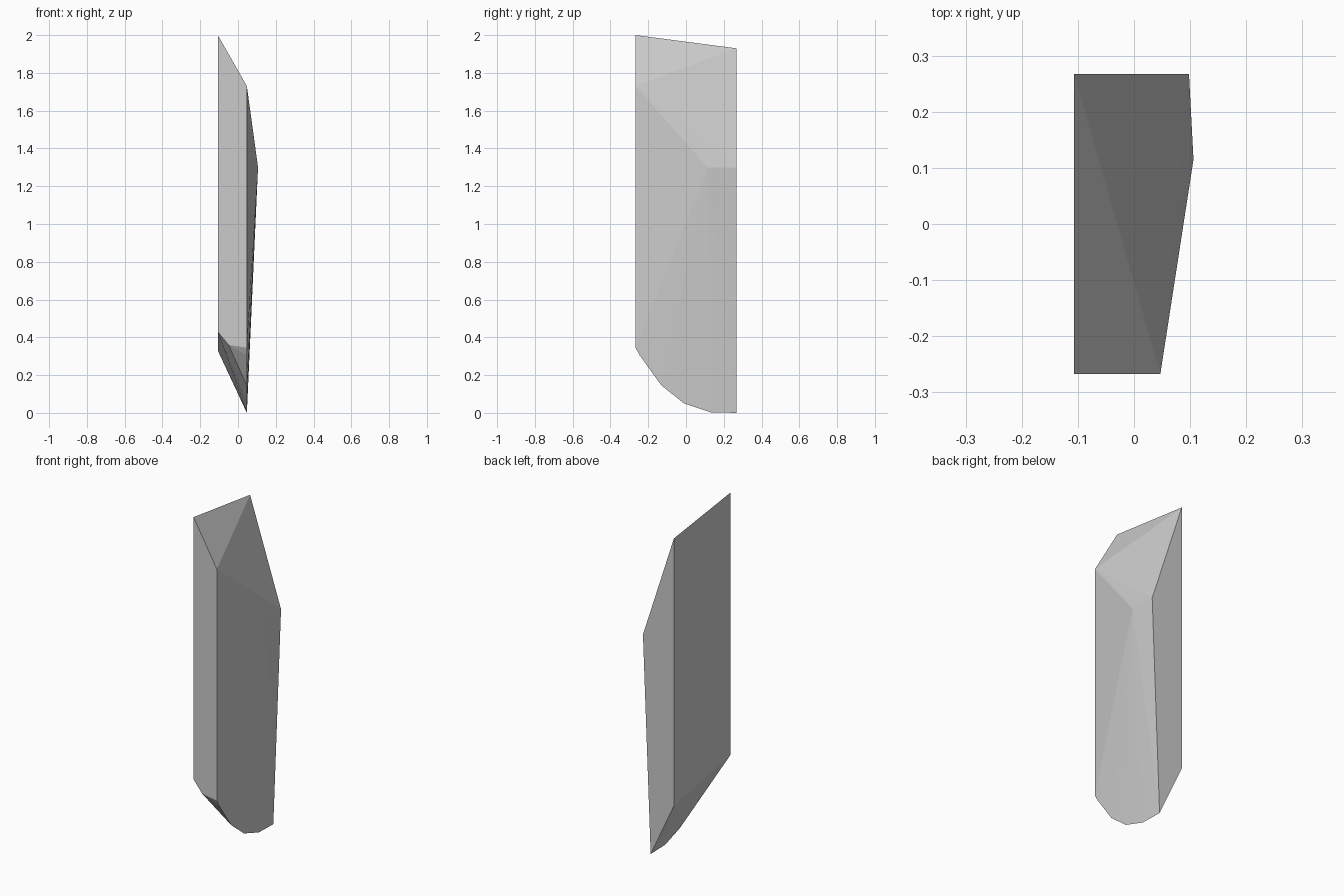
import bpy
import bmesh

if "Cube" in bpy.data.objects:
    bpy.data.objects.remove(bpy.data.objects["Cube"])

L, R = -0.107, 0.047      # flat left side, right rim of the slab
F, B = -0.267, 0.267      # front and back

# Rounded lower rim on the right side, as (y, z)
rim = [(F, 0.345), (-0.245, 0.305), (-0.13, 0.145), (-0.01, 0.05), (0.13, 0.003), (B, 0.0)]
points = [(R, y, z) for y, z in rim]

# Slanted top
points += [(L, F, 2.0), (R, F, 1.73), (L, B, 1.93)]
# Bulge on the right side
points += [(0.106, 0.115, 1.3), (0.098, B, 1.3)]
# Lower end of the left side and the chipped front corner
points += [(L, F, 0.43), (L, B, 0.33), (-0.05, F, 0.36)]

# Faceted shard as the convex skin of its corners
bm = bmesh.new()
for p in points:
    bm.verts.new(p)
bmesh.ops.convex_hull(bm, input=bm.verts[:])
bmesh.ops.dissolve_limit(bm, angle_limit=0.005, verts=bm.verts[:], edges=bm.edges[:])
bmesh.ops.recalc_face_normals(bm, faces=bm.faces[:])

mesh = bpy.data.meshes.new("shard")
bm.to_mesh(mesh)
bm.free()
shard = bpy.data.objects.new("shard", mesh)
bpy.context.collection.objects.link(shard)
